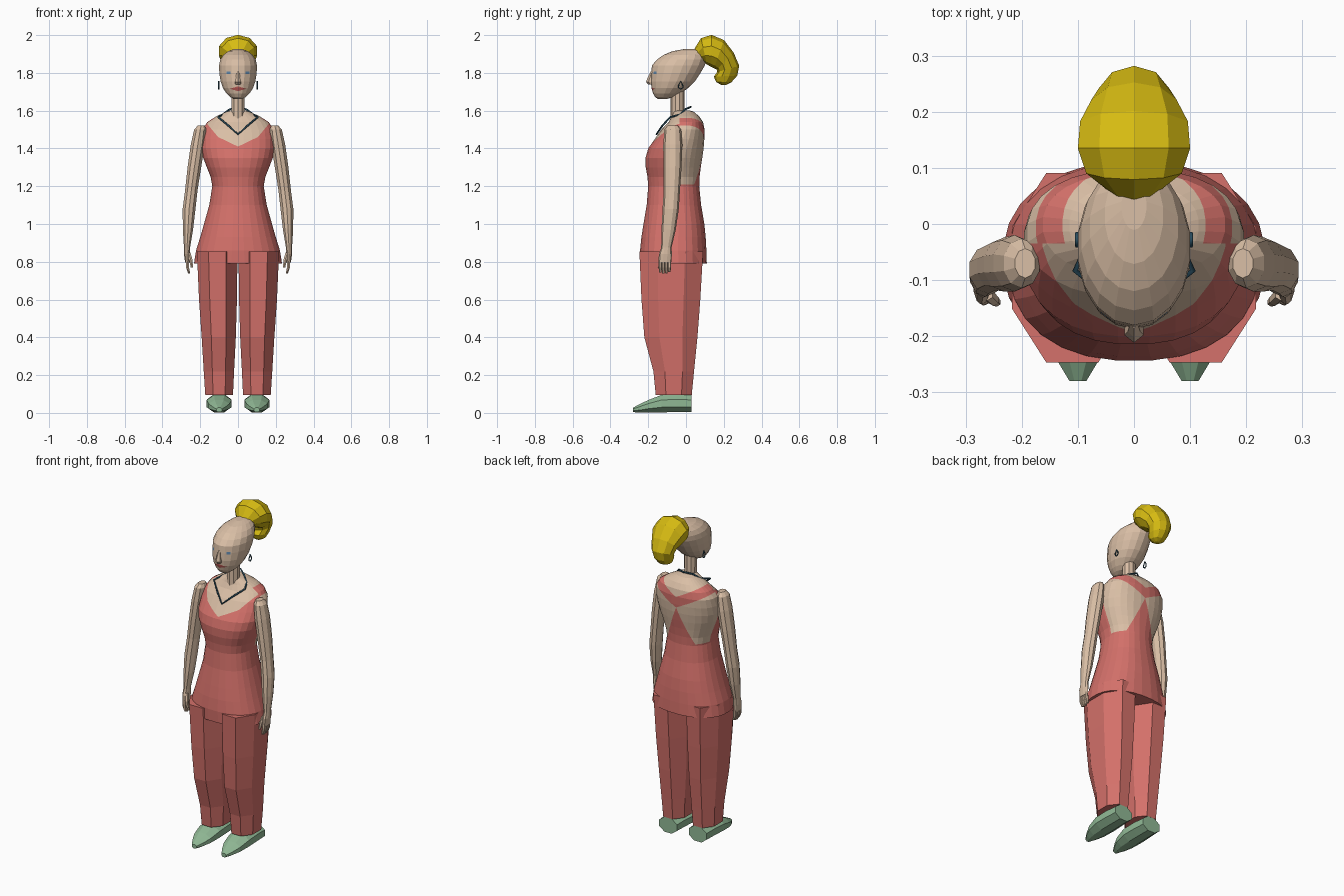
import bpy, bmesh, math
from mathutils import Vector


def material(name, rgb):
    m = bpy.data.materials.new(name)
    m.diffuse_color = (*rgb, 1)
    return m


SKIN = material("skin", (0.70, 0.52, 0.38))
CORAL = material("coral cloth", (0.66, 0.165, 0.145))
GREEN = material("green shoe", (0.28, 0.48, 0.30))
GOLD = material("gold hair", (0.68, 0.50, 0.006))
NAVY = material("navy jewellery", (0.025, 0.08, 0.12))
LIP = material("lip red", (0.48, 0.10, 0.09))
IRIS = material("eye blue", (0.12, 0.25, 0.42))


def loft(name, rings, n, mats, power=1.0, side=1, paint=None):
    """Rings are (y1, z1, y2, z2, centre_x, half_width); side=-1 mirrors in x."""
    bm = bmesh.new()
    grow = 1 / math.cos(math.pi / n)
    loops = []
    for y1, z1, y2, z2, cx, hw in rings:
        mid = Vector((cx, (y1 + y2) / 2, (z1 + z2) / 2))
        arm = Vector((cx, y1, z1)) - mid
        loop = []
        for i in range(n):
            a = (i + 0.5) * 2 * math.pi / n
            c, s = (math.copysign(abs(f) ** power, f) for f in (math.cos(a), math.sin(a)))
            p = mid + arm * s * grow + Vector((hw * c * grow, 0, 0))
            loop.append(bm.verts.new((p.x * side, p.y, p.z)))
        loops.append(loop)
    for lo, hi in zip(loops, loops[1:]):
        for i in range(n):
            j = (i + 1) % n
            bm.faces.new((lo[i], lo[j], hi[j], hi[i]))
    bm.faces.new(loops[0])
    bm.faces.new(loops[-1])
    bmesh.ops.recalc_face_normals(bm, faces=bm.faces)
    if paint:
        paint(bm)
    me = bpy.data.meshes.new(name)
    bm.to_mesh(me)
    bm.free()
    for m in mats:
        me.materials.append(m)
    ob = bpy.data.objects.new(name, me)
    bpy.context.collection.objects.link(ob)
    return ob


def flat(rows, cx=0):
    """Horizontal rings from (z, y_front, y_back, half_width)."""
    return [(f, z, b, z, cx, w) for z, f, b, w in rows]


def cut(bm, co, no, keep):
    """Slice the faces chosen by keep along a plane."""
    faces = [f for f in bm.faces if keep(f.calc_center_median())]
    geom = faces + list({e for f in faces for e in f.edges}) + list({v for f in faces for v in f.verts})
    bmesh.ops.bisect_plane(bm, geom=geom, dist=1e-5, plane_co=co, plane_no=no)


# Tunic colour: neckline V, crossed back straps, open back
def paint_top(bm):
    cut(bm, (0, -0.035, 0), (0, 1, 0), lambda c: c.z > 1.15)
    front = lambda c: c.y < -0.034 and c.z > 1.35
    back = lambda c: c.y > -0.036 and c.z > 1.15
    cut(bm, (0, 0, 1.21), (0, 0, 1), back)
    for s in (1, -1):
        cut(bm, (0, 0, 1.41), (-0.48 * s, 0, 1), front)
        cut(bm, (0.105 * s, 0, 1.46), (-1.2 * s, 0, 1), front)
        cut(bm, (0, 0, 1.43), (-0.53 * s, 0, 1), back)
        cut(bm, (0, 0, 1.495), (-0.53 * s, 0, 1), back)
        cut(bm, (0, 0, 1.43), (s, 0, 0.42), back)
    for f in bm.faces:
        c = f.calc_center_median()
        x, z = abs(c.x), c.z
        if c.y < -0.035:
            skin = z > 1.41 + 0.48 * x and z > 1.46 + 1.2 * (x - 0.105)
        else:
            strap = 1.43 + 0.53 * x < z < 1.495 + 0.53 * x
            skin = z > 1.21 and not strap and x > 0.42 * (1.43 - z)
        f.material_index = 0 if skin else 1


loft("torso", flat([
    (0.79, -0.24, 0.11, 0.233), (0.86, -0.243, 0.108, 0.222), (0.93, -0.236, 0.104, 0.2),
    (1.0, -0.225, 0.097, 0.18), (1.1, -0.208, 0.08, 0.152), (1.2, -0.2, 0.07, 0.136),
    (1.25, -0.204, 0.072, 0.145), (1.3, -0.213, 0.078, 0.165), (1.35, -0.214, 0.086, 0.184),
    (1.4, -0.2, 0.093, 0.195), (1.45, -0.165, 0.097, 0.196), (1.5, -0.13, 0.098, 0.19),
    (1.54, -0.092, 0.09, 0.162), (1.57, -0.075, 0.07, 0.115), (1.595, -0.066, 0.04, 0.06),
    (1.602, -0.06, 0.015, 0.035)]), 28, [SKIN, CORAL], 0.88, paint=paint_top)

loft("neck", flat([(1.54, -0.08, -0.01, 0.035), (1.74, -0.08, -0.01, 0.036)]), 10, [SKIN])


# Head with lips and eyes cut into the face
def paint_face(bm):
    mouth = lambda c: c.y < -0.12 and 1.69 < c.z < 1.75
    for s in (1, -1):
        for t in (1, -1):
            cut(bm, (0.043 * s, 0, 1.716), (s * 0.3, 0, t), mouth)
    for z in (1.793, 1.807):
        cut(bm, (0, 0, z), (0, 0, 1), lambda c: c.y < -0.1 and 1.75 < c.z < 1.85)
    for x in (-0.06, -0.041, 0.041, 0.06):
        cut(bm, (x, 0, 0), (1, 0, 0), lambda c: c.y < -0.1 and 1.793 < c.z < 1.807)
    for f in bm.faces:
        c = f.calc_center_median()
        if c.y < -0.1:
            if abs(c.x) * 0.3 + abs(c.z - 1.716) < 0.0129:
                f.material_index = 1
            elif 1.793 < c.z < 1.807 and 0.041 < abs(c.x) < 0.06:
                f.material_index = 2


loft("head", flat([
    (1.663, -0.15, -0.1, 0.025), (1.673, -0.163, -0.06, 0.042), (1.69, -0.173, -0.03, 0.06),
    (1.72, -0.181, 0.01, 0.08), (1.755, -0.185, 0.045, 0.092), (1.8, -0.182, 0.075, 0.099),
    (1.84, -0.178, 0.098, 0.1), (1.87, -0.152, 0.105, 0.094), (1.895, -0.118, 0.107, 0.078),
    (1.915, -0.07, 0.1, 0.052), (1.926, -0.01, 0.075, 0.022)]), 18, [SKIN, LIP, IRIS],
    paint=paint_face)

loft("nose", flat([(1.738, -0.196, -0.16, 0.014), (1.752, -0.208, -0.16, 0.017),
                   (1.775, -0.2, -0.16, 0.011), (1.81, -0.184, -0.16, 0.007)]), 6, [SKIN])

# Bun that curls down into a short ponytail
loft("hair", [
    (0.045, 1.925, 0.085, 1.865, 0, 0.045), (0.08, 1.98, 0.11, 1.848, 0, 0.085),
    (0.135, 1.997, 0.135, 1.835, 0, 0.1), (0.2, 1.97, 0.15, 1.828, 0, 0.096),
    (0.25, 1.905, 0.165, 1.82, 0, 0.076), (0.279, 1.837, 0.168, 1.805, 0, 0.063),
    (0.268, 1.785, 0.15, 1.78, 0, 0.052), (0.238, 1.75, 0.162, 1.752, 0, 0.038),
    (0.212, 1.737, 0.185, 1.737, 0, 0.015)], 10, [GOLD])


def wire(name, points, radius):
    """Closed round wire through the points."""
    cu = bpy.data.curves.new(name, "CURVE")
    cu.dimensions = "3D"
    cu.bevel_depth = radius
    cu.bevel_resolution = 1
    sp = cu.splines.new("POLY")
    sp.points.add(len(points) - 1)
    for p, co in zip(sp.points, points):
        p.co = (*co, 1)
    sp.use_cyclic_u = True
    cu.materials.append(NAVY)
    bpy.context.collection.objects.link(bpy.data.objects.new(name, cu))


half = [(0.052, -0.124, 1.522), (0.105, -0.083, 1.566), (0.08, -0.03, 1.58), (0.045, -0.005, 1.607)]
wire("necklace", [(0, -0.156, 1.475)] + half + [(0, 0.025, 1.62)]
     + [(-x, y, z) for x, y, z in reversed(half)], 0.005)

for side, label in ((1, "right"), (-1, "left")):
    # Teardrop earring
    wire(label + "_earring", [(0.102 * side, -0.028 + dy, 1.73 + dz) for dy, dz in
         ((0, 0.025), (0.011, 0.004), (0.011, -0.008), (0, -0.016), (-0.011, -0.008), (-0.011, 0.004))], 0.0035)

    # Trouser leg
    loft(label + "_trouser_leg", [(f, z, b, z, cx, w) for z, f, b, cx, w in (
        (0.095, -0.16, 0.03, 0.1, 0.073), (0.22, -0.172, 0.042, 0.101, 0.08),
        (0.4, -0.22, 0.06, 0.102, 0.09), (0.6, -0.235, 0.075, 0.106, 0.1),
        (0.855, -0.246, 0.09, 0.11, 0.107))], 8, [CORAL], 0.95, side)

    # Pointed shoe, lofted from heel to toe
    loft(label + "_shoe", [
        (0.03, 0.095, 0.03, 0.005, 0.1, 0.06), (-0.05, 0.1, -0.05, 0.004, 0.1, 0.064),
        (-0.13, 0.095, -0.13, 0.003, 0.1, 0.066), (-0.2, 0.068, -0.2, 0.003, 0.1, 0.055),
        (-0.245, 0.046, -0.245, 0.002, 0.1, 0.036), (-0.28, 0.028, -0.28, 0.004, 0.1, 0.015)],
        8, [GREEN], 1, side)

    # Arm and palm
    loft(label + "_arm", [(f, z, b, z, cx, w) for z, f, b, cx, w in (
        (1.522, -0.095, -0.045, 0.194, 0.018), (1.5, -0.112, -0.028, 0.2, 0.032),
        (1.42, -0.118, -0.022, 0.213, 0.037), (1.3, -0.118, -0.026, 0.231, 0.036),
        (1.18, -0.116, -0.034, 0.247, 0.033), (1.08, -0.122, -0.04, 0.259, 0.034),
        (0.97, -0.128, -0.056, 0.265, 0.027), (0.875, -0.13, -0.078, 0.27, 0.016),
        (0.84, -0.142, -0.076, 0.271, 0.015), (0.795, -0.144, -0.08, 0.268, 0.012))], 10, [SKIN], 1, side)

    # Fingers and thumb
    for i in range(4):
        y = -0.136 + 0.016 * i
        tip = 0.735 + 0.006 * abs(i - 1.3)
        loft(f"{label}_finger_{i + 1}", [(y - r, z, y + r, z, cx, r) for z, cx, r in (
            (0.81, 0.269, 0.008), (0.77, 0.267, 0.008), (tip, 0.259, 0.005))], 6, [SKIN], 1, side)
    loft(label + "_thumb", [(y - r, z, y + r, z, cx, r) for z, y, cx, r in (
        (0.85, -0.125, 0.262, 0.01), (0.81, -0.136, 0.25, 0.009), (0.77, -0.14, 0.244, 0.006))],
        6, [SKIN], 1, side)
